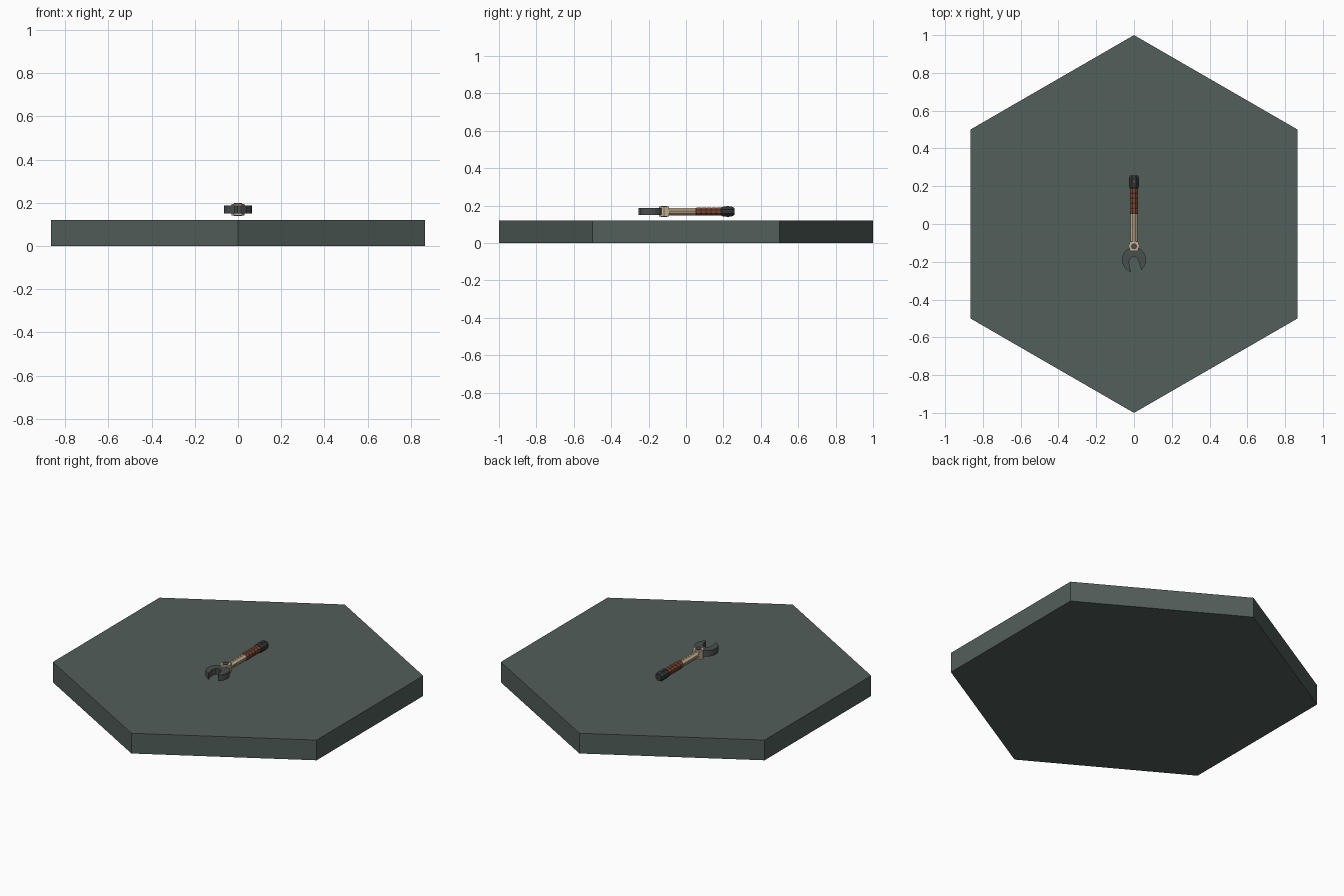
import bpy, bmesh, math
from mathutils import Matrix, Vector

if "Cube" in bpy.data.objects:
    bpy.data.objects.remove(bpy.data.objects["Cube"])

ZC = 0.168  # height of the wrench axis


def material(name, rgb):
    m = bpy.data.materials.new(name)
    m.diffuse_color = (*rgb, 1)
    m.use_nodes = True
    m.node_tree.nodes["Principled BSDF"].inputs["Base Color"].default_value = m.diffuse_color
    return m


STONE = material("grey green", (0.084, 0.112, 0.100))
STEEL = material("dark steel", (0.066, 0.080, 0.076))
BLACK = material("charcoal", (0.030, 0.036, 0.035))
CREAM = material("cream metal", (0.60, 0.47, 0.31))
TAN = material("dark tan", (0.22, 0.15, 0.09))
RUST = material("rust leather", (0.20, 0.062, 0.030))


def finish(name, bm, mat):
    bmesh.ops.recalc_face_normals(bm, faces=bm.faces)
    mesh = bpy.data.meshes.new(name)
    bm.to_mesh(mesh)
    bm.free()
    mesh.materials.append(mat)
    ob = bpy.data.objects.new(name, mesh)
    bpy.context.collection.objects.link(ob)
    return ob


def plate(name, outline, z0, z1, mat):
    """Extrude a flat xy outline from z0 to z1."""
    bm = bmesh.new()
    face = bm.faces.new([bm.verts.new((x, y, z0)) for x, y in outline])
    up = bmesh.ops.extrude_face_region(bm, geom=[face])["geom"]
    bmesh.ops.translate(bm, vec=(0, 0, z1 - z0),
                        verts=[v for v in up if isinstance(v, bmesh.types.BMVert)])
    return finish(name, bm, mat)


def ngon(n, r, cx=0, cy=0, turn=0.0):
    return [(cx + r * math.cos(turn + math.tau * i / n),
             cy + r * math.sin(turn + math.tau * i / n)) for i in range(n)]


def lathe(name, profile, mat, sides=8):
    """Revolve (y, radius) pairs round the wrench axis, flat sides up."""
    bm = bmesh.new()
    rings = [[bm.verts.new((x, y, ZC + z))
              for x, z in ngon(sides, r, turn=math.pi / sides)] for y, r in profile]
    for a, b in zip(rings, rings[1:]):
        for i in range(sides):
            j = (i + 1) % sides
            bm.faces.new((a[i], a[j], b[j], b[i]))
    bm.faces.new(rings[0])
    bm.faces.new(rings[-1])
    return finish(name, bm, mat)


def box(name, centre, size, mat):
    bm = bmesh.new()
    bmesh.ops.create_cube(bm, size=1, matrix=Matrix.Translation(Vector(centre))
                          @ Matrix.Diagonal((*size, 1)))
    return finish(name, bm, mat)


# Hexagonal base slab
plate("base_slab", ngon(6, 1.0, turn=math.pi / 2), 0, 0.12, STONE)

# Open jaw: outer arc from the left tip round to the right tip, then the mouth
arc = [math.radians(256 - i * (256 + 53) / 16) for i in range(17)]
jaw = [(0.064 * math.cos(a), -0.19 + 0.066 * math.sin(a)) for a in arc]
jaw += [(0.030, -0.215), (0.024, -0.195), (0.013, -0.178), (-0.002, -0.173),
        (-0.018, -0.180), (-0.026, -0.198), (-0.024, -0.222)]
plate("jaw", jaw, 0.150, 0.186, STEEL)

# Collar joining jaw and shaft, with a pivot bolt through it
collar = [(-0.019, -0.144), (0.019, -0.144), (0.029, -0.118),
          (0.021, -0.092), (-0.021, -0.092), (-0.029, -0.118)]
plate("collar", collar, 0.142, 0.195, CREAM)
for name, z0, z1 in (("bolt_top", 0.195, 0.199), ("bolt_bottom", 0.138, 0.142)):
    plate(name, ngon(6, 0.018, 0, -0.118), z0, z1, STEEL)

# Shaft with an inlaid strip on its four sides
lathe("shaft", [(-0.10, 0.021), (0.056, 0.021)], CREAM)
for s in (-1, 1):
    box("shaft_strip_flat", (0, -0.022, ZC + s * 0.0188), (0.006, 0.146, 0.002), TAN)
    box("shaft_strip_side", (s * 0.0188, -0.022, ZC), (0.002, 0.146, 0.006), TAN)

# Wrapped grip: dark core with leather bands
lathe("grip_core", [(0.052, 0.0215), (0.195, 0.0215)], BLACK)
for i in range(5):
    y = 0.055 + i * 0.027
    lathe(f"grip_band_{i + 1}", [(y, 0.0225), (y + 0.004, 0.024),
                                 (y + 0.020, 0.024), (y + 0.024, 0.0225)], RUST)

# Pommel with a small rivet above and below
lathe("pommel", [(0.188, 0.024), (0.197, 0.028), (0.245, 0.028), (0.258, 0.021)], BLACK)
for s in (-1, 1):
    z = ZC + s * 0.0265
    plate("pommel_rivet", ngon(8, 0.007, 0, 0.224), z - 0.002, z + 0.002, RUST)
